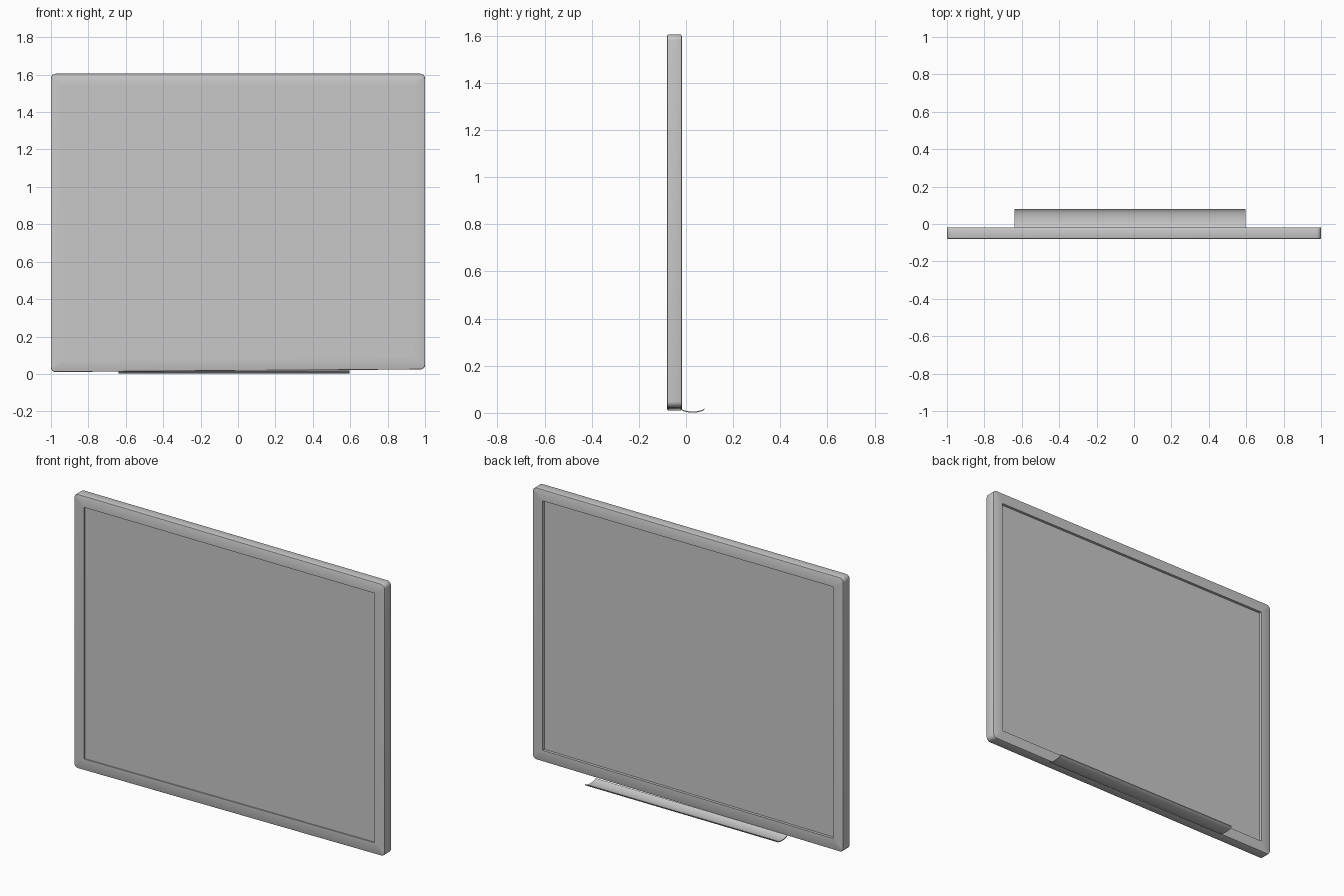
import bpy, bmesh, math

cube = bpy.data.objects.get("Cube")
if cube:
    bpy.data.objects.remove(cube, do_unlink=True)

grey = bpy.data.materials.new("plain grey")
grey.use_nodes = True
GREY = (0.58, 0.58, 0.58, 1)
grey.diffuse_color = GREY
grey.node_tree.nodes["Principled BSDF"].inputs["Base Color"].default_value = GREY

FRONT, BACK, TOP = -0.08, -0.018, 1.605
BORDER, CORNER, EDGE = 0.065, 0.025, 0.005


def bottom_at(x):
    """The bottom edge rises slightly towards the left."""
    return 0.017 + 0.007 * x


def outline(inset, y):
    """Rounded rectangle, inset from the board's outer edge."""
    r = max(CORNER - inset, 0.002)
    points = []
    for corner, (sx, sz) in enumerate([(1, 1), (-1, 1), (-1, -1), (1, -1)]):
        cx = sx * (1 - inset - r)
        cz = TOP - inset - r if sz > 0 else bottom_at(cx) + inset + r
        for step in range(6):
            a = math.radians(90 * corner + 18 * step)
            points.append((cx + r * math.cos(a), y, cz + r * math.sin(a)))
    return points


def build(name, loops, ring=False, caps=False, closed=True):
    """Skin a row of matching loops into one object."""
    bm = bmesh.new()
    rows = [[bm.verts.new(p) for p in loop] for loop in loops]
    pairs = list(zip(rows, rows[1:])) + ([(rows[-1], rows[0])] if ring else [])
    n = len(rows[0])
    for a, b in pairs:
        for i in range(n if closed else n - 1):
            j = (i + 1) % n
            bm.faces.new((a[i], a[j], b[j], b[i]))
    if caps:
        bm.faces.new(rows[0])
        bm.faces.new(rows[-1])
    bmesh.ops.recalc_face_normals(bm, faces=bm.faces)
    mesh = bpy.data.meshes.new(name)
    bm.to_mesh(mesh)
    bm.free()
    mesh.materials.append(grey)
    obj = bpy.data.objects.new(name, mesh)
    bpy.context.collection.objects.link(obj)
    bpy.ops.object.select_all(action='DESELECT')
    obj.select_set(True)
    bpy.context.view_layer.objects.active = obj
    bpy.ops.object.shade_smooth_by_angle(angle=math.radians(35))
    return obj


# Frame: closed band with softened outer edges
build("frame", [outline(i, y) for i, y in (
    (BORDER, FRONT), (EDGE, FRONT), (EDGE * 0.3, FRONT + EDGE * 0.3),
    (0, FRONT + EDGE), (0, BACK - EDGE),
    (EDGE * 0.3, BACK - EDGE * 0.3), (EDGE, BACK), (BORDER, BACK))], ring=True)

# Writing panel: shallow recess in front, deeper at the back
build("panel", [outline(BORDER - 0.004, FRONT + 0.007),
                outline(BORDER - 0.004, BACK - 0.016)], caps=True)

# Pen tray: thin curved trough along the lower back edge
upper = [(-0.02, 0.017), (-0.01, 0.012), (0.005, 0.008), (0.025, 0.006),
         (0.045, 0.007), (0.06, 0.010), (0.071, 0.014), (0.079, 0.020)]
lower = [(y, z - 0.005) for y, z in reversed(upper)]
build("pen_tray", [[(x, y, max(z, 0)) for y, z in upper + lower]
                   for x in (-0.64, 0.595)], caps=True)
